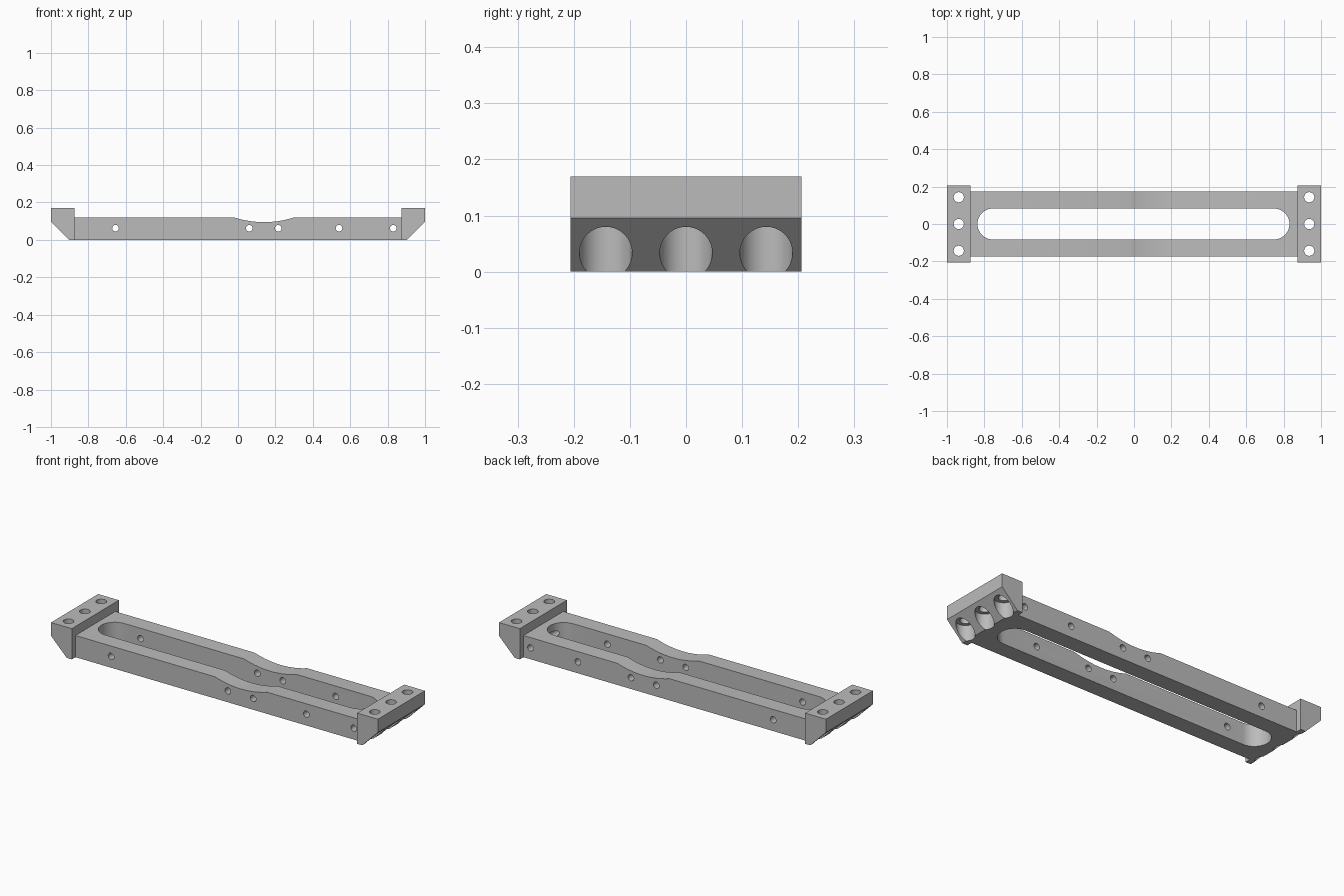
import bpy, bmesh, math
from mathutils import Matrix, Vector

if "Cube" in bpy.data.objects:
    bpy.data.objects.remove(bpy.data.objects["Cube"], do_unlink=True)

# Single plain metal colour
grey = bpy.data.materials.new("plain_grey")
grey.use_nodes = True
colour = (0.5, 0.5, 0.5, 1)
grey.diffuse_color = colour
grey.node_tree.nodes["Principled BSDF"].inputs["Base Color"].default_value = colour


def extrude(name, points, along, start, end):
    """Prism from an outline: along 'y' uses (x, z) points, along 'z' uses (x, y)."""
    bm = bmesh.new()
    place = (lambda a, b: (a, start, b)) if along == "y" else (lambda a, b: (a, b, start))
    step = Vector((0, end - start, 0)) if along == "y" else Vector((0, 0, end - start))
    face = bm.faces.new([bm.verts.new(place(a, b)) for a, b in points])
    grown = bmesh.ops.extrude_face_region(bm, geom=[face])["geom"]
    bmesh.ops.translate(bm, vec=step, verts=[v for v in grown if isinstance(v, bmesh.types.BMVert)])
    bmesh.ops.recalc_face_normals(bm, faces=bm.faces[:])
    mesh = bpy.data.meshes.new(name)
    bm.to_mesh(mesh)
    bm.free()
    mesh.materials.append(grey)
    obj = bpy.data.objects.new(name, mesh)
    bpy.context.scene.collection.objects.link(obj)
    return obj


def arc(cx, cy, radius, start, end, steps):
    angles = [math.radians(start + (end - start) * i / steps) for i in range(steps + 1)]
    return [(cx + radius * math.cos(a), cy + radius * math.sin(a)) for a in angles]


def circle(cx, cy, radius):
    return arc(cx, cy, radius, 0, 360, 40)[:-1]


def combine(target, other, operation):
    """Apply a boolean and discard the helper solid."""
    other.hide_render = True
    mod = target.modifiers.new(operation.lower(), "BOOLEAN")
    mod.operation, mod.solver, mod.object = operation, "EXACT", other
    bpy.ops.object.select_all(action="DESELECT")
    bpy.context.view_layer.objects.active = target
    target.select_set(True)
    bpy.ops.object.modifier_apply(modifier=mod.name)
    bpy.data.objects.remove(other, do_unlink=True)


# Long bar with a shallow curved dip in its top edge
inner, top = 0.873, 0.12
dip_x, half, depth = 0.14, 0.16, 0.025
radius = (half ** 2 + depth ** 2) / (2 * depth)
swing = math.degrees(math.asin(half / radius))
dip = arc(dip_x, top - depth + radius, radius, 270 + swing, 270 - swing, 24)
outline = [(-0.89, 0), (0.89, 0), (0.89, top)] + dip + [(-0.89, top)]
frame = extrude("bracket_frame", outline, "y", -0.174, 0.174)

# End blocks with a sloping underside
for side in (-1, 1):
    block = [(inner, 0), (0.904, 0), (1, 0.096), (1, 0.17), (inner, 0.17)]
    combine(frame, extrude("end_block", [(side * x, z) for x, z in block],
                           "y", -0.206, 0.206), "UNION")

# Long rounded slot through the bar
r = 0.083
slot = arc(0.831 - r, 0, r, -90, 90, 24) + arc(-0.837 + r, 0, r, 90, 270, 24)
combine(frame, extrude("slot_cutter", slot, "z", -0.1, 0.3), "DIFFERENCE")

# Cross holes through both rails
for x in (-0.655, 0.06, 0.215, 0.54, 0.83):
    combine(frame, extrude("cross_hole_cutter", circle(x, 0.0625, 0.0175),
                           "y", -0.3, 0.3), "DIFFERENCE")

# Bolt holes with wide counterbores from below
for x in (-0.937, 0.937):
    for y in (-0.143, 0, 0.143):
        for name, size, ceiling in (("counterbore", 0.047, 0.085), ("bolt_hole", 0.027, 0.3)):
            combine(frame, extrude(name, circle(x, y, size), "z", -0.1, ceiling), "DIFFERENCE")

# Smooth curved walls, crisp edges
bpy.context.view_layer.objects.active = frame
frame.select_set(True)
bpy.ops.object.shade_smooth_by_angle(angle=math.radians(25))
